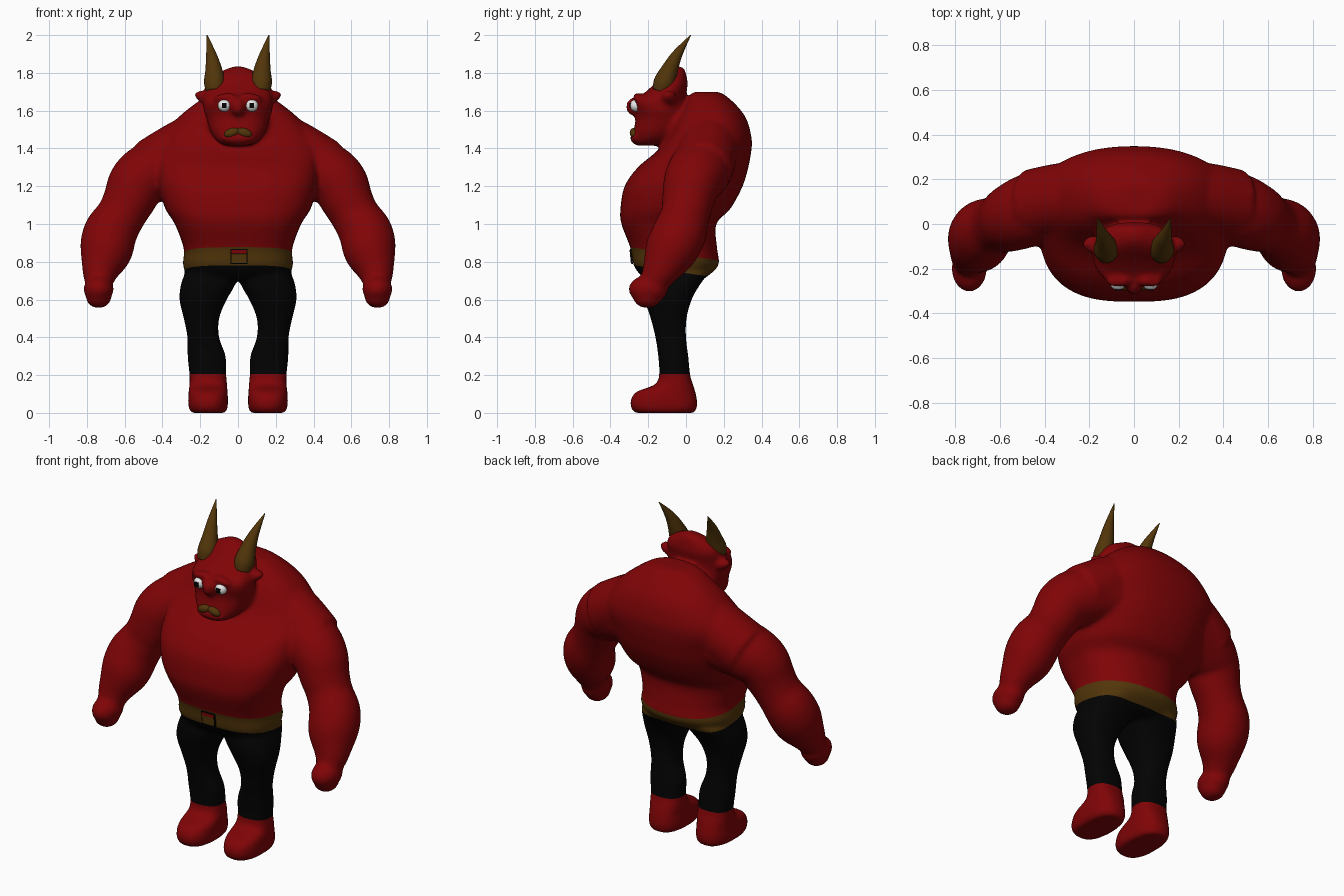
import bpy, bmesh, math
from mathutils import Vector, Matrix

if "Cube" in bpy.data.objects:
    bpy.data.objects.remove(bpy.data.objects["Cube"])


def material(name, rgb):
    m = bpy.data.materials.new(name)
    m.diffuse_color = (*rgb, 1)
    m.use_nodes = True
    m.node_tree.nodes["Principled BSDF"].inputs["Base Color"].default_value = m.diffuse_color
    return m


RED = material("red skin", (0.215, 0.0012, 0.002))
GOLD = material("dark gold", (0.084, 0.036, 0.003))
BLACK = material("black cloth", (0.0008, 0.0008, 0.0008))
WHITE = material("eye white", (0.8, 0.8, 0.8))


def spline(rows, steps=5):
    """Catmull-Rom through rows of numbers."""
    out = []
    for i in range(len(rows) - 1):
        p = [rows[max(0, min(len(rows) - 1, i + k))] for k in (-1, 0, 1, 2)]
        for s in range(steps):
            t = s / steps
            out.append([0.5 * (2 * b + (c - a) * t + (2 * a - 5 * b + 4 * c - d) * t * t
                               + (3 * b - a - 3 * c + d) * t ** 3) for a, b, c, d in zip(*p)])
    return out + [list(rows[-1])]


def skin(bm, rings):
    """Bridge rings of points and cap both ends."""
    rings = [[bm.verts.new(p) for p in r] for r in rings]
    n = len(rings[0])
    for a, b in zip(rings, rings[1:]):
        for i in range(n):
            bm.faces.new((a[i], a[(i + 1) % n], b[(i + 1) % n], b[i]))
    bm.faces.new(rings[0][::-1])
    bm.faces.new(rings[-1])


def loft(bm, rows, front=2.4, back=2.4, n=48):
    """Stack of superellipses; row = z, x0, x1, y0, y1."""
    rings = []
    for z, x0, x1, y0, y1 in spline(rows):
        ring = []
        for i in range(n):
            a = 2 * math.pi * i / n
            c, s = math.cos(a), math.sin(a)
            e = 2 / (front if s < 0 else back)
            ring.append(((x0 + x1) / 2 + (x1 - x0) / 2 * math.copysign(abs(c) ** e, c),
                         (y0 + y1) / 2 + (y1 - y0) / 2 * math.copysign(abs(s) ** e, s), z))
        rings.append(ring)
    skin(bm, rings)


def tube(bm, rows, side=1, n=24):
    """Round tube; row = x, y, z, radius."""
    pts = [(Vector((side * x, y, z)), r) for x, y, z, r in spline(rows)]
    rings = []
    for i, (p, r) in enumerate(pts):
        d = pts[min(i + 1, len(pts) - 1)][0] - pts[max(i - 1, 0)][0]
        u = d.cross(Vector((0, 1, 0))).normalized()
        v = d.cross(u).normalized()
        rings.append([p + r * (u * math.cos(2 * math.pi * k / n) + v * math.sin(2 * math.pi * k / n))
                      for k in range(n)])
    skin(bm, rings)


def ball(bm, centre, half, turn=0.0):
    """Ellipsoid, turned about the y axis."""
    bmesh.ops.create_uvsphere(bm, u_segments=24, v_segments=14, radius=1,
                              matrix=Matrix.Translation(centre) @ Matrix.Rotation(turn, 4, 'Y')
                              @ Matrix.Diagonal((*half, 1)))


def finish(bm, name, mats, smooth=True):
    bmesh.ops.recalc_face_normals(bm, faces=bm.faces)
    for f in bm.faces:
        f.smooth = smooth
    me = bpy.data.meshes.new(name)
    bm.to_mesh(me)
    bm.free()
    ob = bpy.data.objects.new(name, me)
    bpy.context.collection.objects.link(ob)
    for m in mats:
        me.materials.append(m)
    return ob


def plate(name, centre, size, mat, tilt=0.0):
    bm = bmesh.new()
    bmesh.ops.create_cube(bm, size=1, matrix=Matrix.Translation(centre)
                          @ Matrix.Rotation(tilt, 4, 'X') @ Matrix.Diagonal((*size, 1)))
    finish(bm, name, [mat], False)


# Body: overlapping volumes fused into one skin
bm = bmesh.new()
torso = [(.70, .24, -.20, .08), (.74, .275, -.25, .135), (.79, .292, -.28, .175), (.87, .287, -.293, .165),
         (1.0, .335, -.342, .16), (1.08, .385, -.347, .235), (1.2, .42, -.325, .30),
         (1.3, .43, -.255, .33), (1.38, .44, -.16, .345), (1.45, .41, -.10, .348),
         (1.55, .33, -.05, .323), (1.62, .25, -.01, .275), (1.68, .16, .02, .21), (1.70, .09, .04, .17)]
loft(bm, [(z, -w, w, a, b) for z, w, a, b in torso], 2.9, 2.2)
head = [(1.415, .05, -.26, -.16), (1.43, .10, -.28, -.10), (1.48, .142, -.28, -.04),
        (1.56, .168, -.265, .0), (1.60, .182, -.27, .0), (1.65, .182, -.28, .0),
        (1.69, .177, -.225, .0), (1.74, .168, -.17, .01), (1.785, .135, -.13, .002),
        (1.815, .075, -.10, -.005), (1.835, .025, -.07, -.02)]
loft(bm, [(z, -w, w, a, b) for z, w, a, b in head], 2.3, 2.3)
ball(bm, (0, -.03, 1.52), (.17, .14, .14))         # neck
ball(bm, (0, -.277, 1.62), (.038, .042, .05))      # nose
ball(bm, (0, -.268, 1.455), (.09, .03, .028))      # lips
leg = [(.74, .02, .28, -.23, .12), (.68, .015, .302, -.235, .075), (.6, .06, .31, -.22, .03),
       (.5, .1, .287, -.187, .003), (.4, .1, .268, -.162, .0), (.3, .065, .267, -.147, .012),
       (.2, .062, .257, -.142, .022), (.15, .058, .257, -.165, .038), (.11, .055, .262, -.265, .05),
       (.06, .053, .264, -.295, .06), (.02, .056, .26, -.288, .057), (.0, .07, .245, -.27, .045)]
arm = [(.26, .11, 1.33, .16), (.44, .07, 1.28, .165), (.53, .035, 1.22, .155), (.575, .012, 1.13, .14),
       (.62, -.005, 1.045, .13), (.677, -.035, .95, .143), (.7, -.085, .85, .138),
       (.728, -.135, .755, .1), (.738, -.17, .69, .075)]
shoulder = [(.12, .13, 1.49, .15), (.30, .115, 1.385, .162), (.46, .085, 1.29, .16)]
for s in (-1, 1):
    loft(bm, [(z, *sorted((s * a, s * b)), c, d) for z, a, b, c, d in leg], 2.5, 2.5)
    tube(bm, arm, s)
    tube(bm, shoulder, s)
    ball(bm, (s * .738, -.2, .655), (.08, .105, .075))             # fist
    ball(bm, (s * .738, -.205, .61), (.068, .075, .056))           # curled fingers
    ball(bm, (s * .075, -.255, 1.675), (.06, .03, .016), s * .2)   # brow
    ball(bm, (s * .185, -.09, 1.67), (.05, .04, .03), -s * .5)     # ear
body = finish(bm, "body", [RED])
rm = body.modifiers.new("fuse", 'REMESH')
rm.mode = 'VOXEL'
rm.voxel_size = 0.012
sm = body.modifiers.new("soften", 'SMOOTH')
sm.factor = 0.5
sm.iterations = 12
dg = bpy.context.evaluated_depsgraph_get()
fused = bpy.data.meshes.new_from_object(body.evaluated_get(dg))
bpy.data.objects.remove(body)

# Trousers and belt: cut the skin along the hems, colour between them
bm = bmesh.new()
bm.from_mesh(fused)
SLOPE = 0.15


def hem(p, front_z):
    return p.z - (front_z - SLOPE * (p.y + .28))


for z, tilt in ((.205, 0), (.782, SLOPE), (.875, SLOPE)):
    bmesh.ops.bisect_plane(bm, geom=bm.verts[:] + bm.edges[:] + bm.faces[:], dist=1e-5,
                           plane_co=(0, -.28, z), plane_no=Vector((0, tilt, 1)).normalized())
for f in bm.faces:
    c = f.calc_center_median()
    f.material_index = 0
    if abs(c.x) < .45 and c.z > .205:
        if hem(c, .782) < 0:
            f.material_index = 1
        elif hem(c, .875) < 0:
            f.material_index = 2
finish(bm, "body", [RED, BLACK, GOLD])

# Horns, eyes and pupils
horn = [(.125, -.135, 1.70, .044), (.124, -.115, 1.75, .056), (.129, -.085, 1.82, .044),
        (.142, -.045, 1.9, .027), (.164, .025, 2.0, .002)]
for s, side in ((-1, "right"), (1, "left")):
    bm = bmesh.new()
    tube(bm, horn, s)
    finish(bm, side + " horn", [GOLD])
    bm = bmesh.new()
    ball(bm, (s * .073, -.266, 1.627), (.034, .031, .032))
    finish(bm, side + " eye", [WHITE])
    plate(side + " pupil", (s * .073, -.295, 1.627), (.026, .008, .026), BLACK)

# Teeth: two drooping halves
bm = bmesh.new()
for s in (-1, 1):
    ball(bm, (s * .033, -.276, 1.483), (.042, .022, .024), s * .3)
finish(bm, "teeth", [GOLD])

# Buckle: dark frame, gold centre, red upper strip
plate("buckle frame", (0.005, -.289, .828), (.09, .009, .08), BLACK, .1)
plate("buckle centre", (0.005, -.290, .818), (.078, .009, .05), GOLD, .1)
plate("buckle strip", (0.005, -.2935, .853), (.078, .009, .02), RED, .1)
